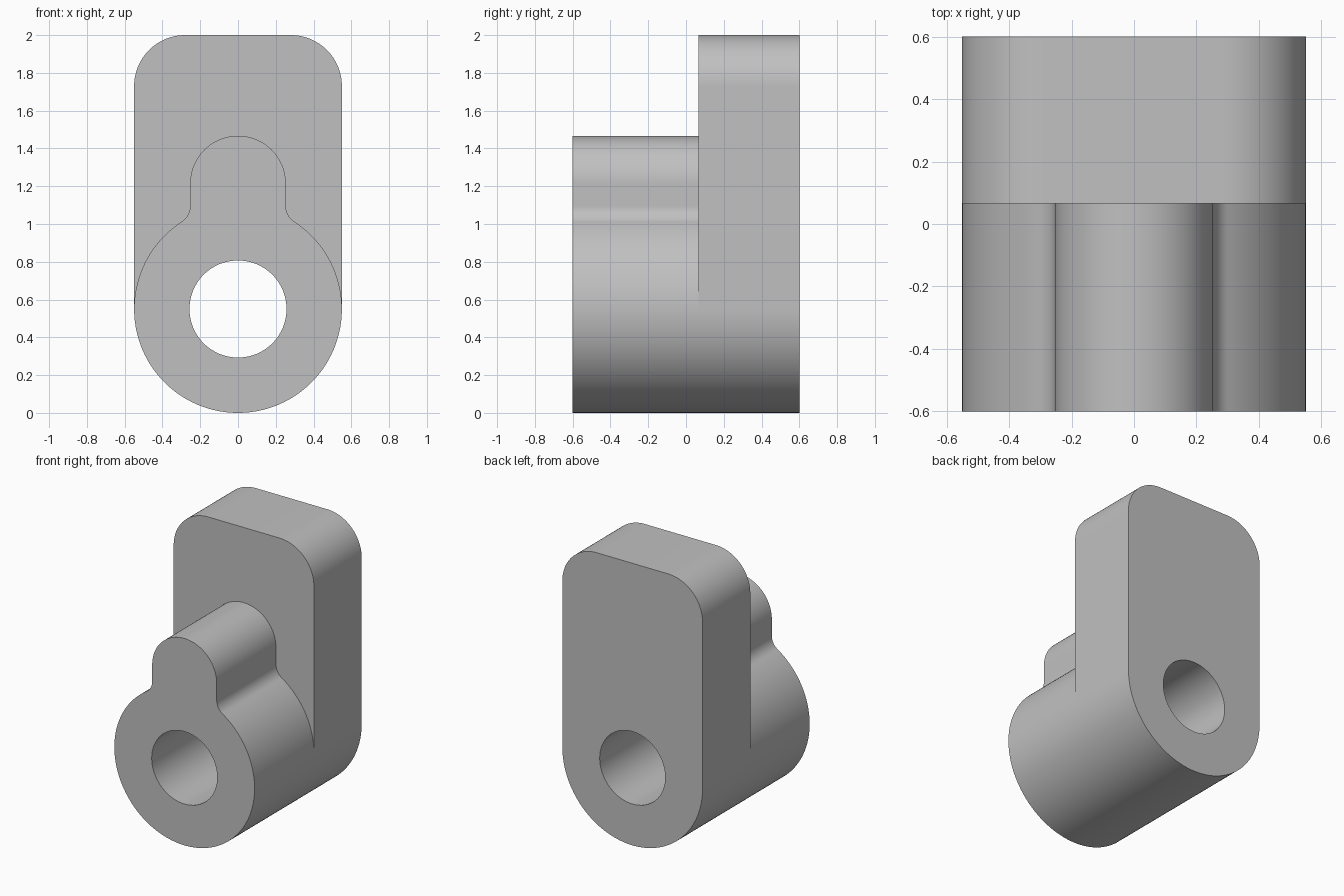
import bpy
import bmesh
from math import sin, cos, pi, sqrt, atan2

cube = bpy.data.objects.get("Cube")
if cube:
    bpy.data.objects.remove(cube, do_unlink=True)

# Main dimensions
HALF_WIDTH = 0.55
BORE_RADIUS = 0.257
BORE_Z = 0.55
HEIGHT = 2.0
FRONT, SEAM, BACK = -0.6, 0.065, 0.6
CORNER = 0.27
NECK = 0.253
NECK_TOP = 1.467
FILLET = 0.1

grey = bpy.data.materials.new("plain_grey")
grey.use_nodes = True
colour = (0.53, 0.53, 0.53, 1)
grey.diffuse_color = colour
grey.node_tree.nodes["Principled BSDF"].inputs["Base Color"].default_value = colour


def arc(cx, cz, radius, start, end, steps):
    """Points on an arc in the x-z plane, both ends included."""
    angles = [start + (end - start) * i / steps for i in range(steps + 1)]
    return [(cx + radius * cos(a), cz + radius * sin(a)) for a in angles]


def mirrored(right_half):
    """Close a bottom-to-top right half profile with its mirror image."""
    left = [(-x, z) for x, z in reversed(right_half) if abs(x) > 1e-5]
    return right_half + left


def extruded_part(name, outline, y_front, y_back):
    """Extrude an outline with the round bore through it along y."""
    bm = bmesh.new()
    bore = arc(0, BORE_Z, BORE_RADIUS, 0, 2 * pi, 96)[:-1]
    for loop in (outline, bore):
        verts = [bm.verts.new((x, y_front, z)) for x, z in loop]
        for i, v in enumerate(verts):
            bm.edges.new((verts[i - 1], v))
    bmesh.ops.triangle_fill(bm, use_beauty=True, edges=bm.edges[:], normal=(0, -1, 0))
    result = bmesh.ops.extrude_face_region(bm, geom=bm.faces[:], use_keep_orig=True)
    moved = [g for g in result["geom"] if isinstance(g, bmesh.types.BMVert)]
    bmesh.ops.translate(bm, verts=moved, vec=(0, y_back - y_front, 0))
    bmesh.ops.recalc_face_normals(bm, faces=bm.faces[:])
    mesh = bpy.data.meshes.new(name)
    bm.to_mesh(mesh)
    bm.free()
    mesh.materials.append(grey)
    obj = bpy.data.objects.new(name, mesh)
    bpy.context.collection.objects.link(obj)
    bpy.ops.object.select_all(action='DESELECT')
    obj.select_set(True)
    bpy.context.view_layer.objects.active = obj
    bpy.ops.object.shade_smooth_by_angle(angle=pi / 6)
    return obj


# Back plate: round bottom, straight sides, rounded top corners
plate = arc(0, BORE_Z, HALF_WIDTH, -pi / 2, 0, 48)
plate += arc(HALF_WIDTH - CORNER, HEIGHT - CORNER, CORNER, 0, pi / 2, 24)
extruded_part("back_plate", mirrored(plate), SEAM, BACK)

# Front boss: round hub, filleted into a narrow neck with a round top
fillet_x = NECK + FILLET
fillet_rise = sqrt((HALF_WIDTH + FILLET) ** 2 - fillet_x ** 2)
meet = atan2(fillet_rise, fillet_x)
boss = arc(0, BORE_Z, HALF_WIDTH, -pi / 2, 0, 48)
boss += arc(0, BORE_Z, HALF_WIDTH, 0, meet, 32)[1:]
boss += arc(fillet_x, BORE_Z + fillet_rise, FILLET, meet + pi, pi, 16)[1:]
boss += arc(0, NECK_TOP - NECK, NECK, 0, pi / 2, 32)
extruded_part("front_boss", mirrored(boss), FRONT, SEAM)
